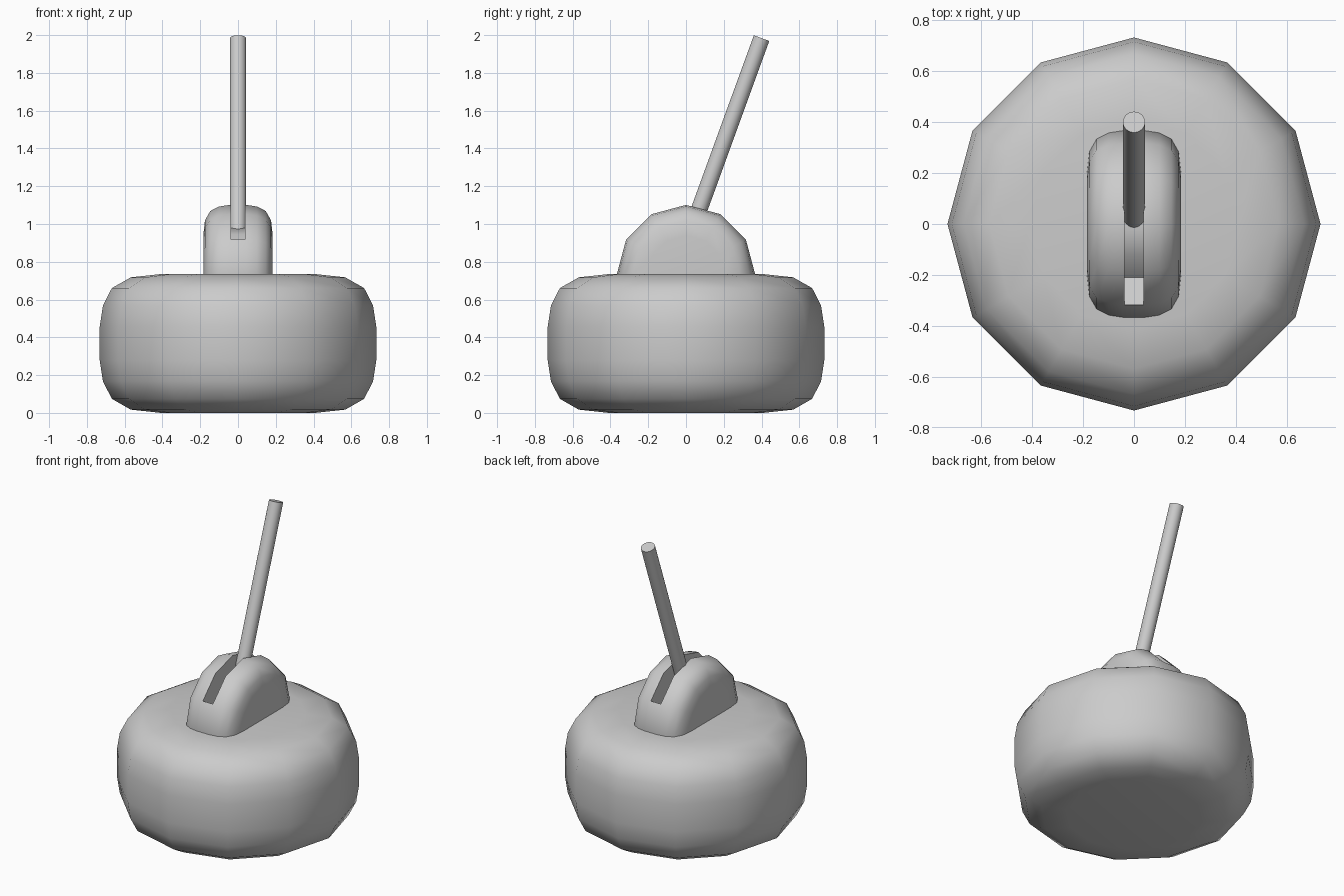
import bpy, bmesh
from math import sin, cos, pi, radians
from mathutils import Matrix, Vector

if "Cube" in bpy.data.objects:
    bpy.data.objects.remove(bpy.data.objects["Cube"])

SIDES = 12
# half of the rounded drum profile: (radius, height from the middle)
HALF = [(0.41, 0.3675), (0.568, 0.35), (0.668, 0.293), (0.715, 0.2), (0.732, 0.09)]
PROFILE = HALF + [(r, -h) for r, h in reversed(HALF)]


def make_object(name, bm):
    bmesh.ops.recalc_face_normals(bm, faces=bm.faces)
    mesh = bpy.data.meshes.new(name)
    bm.to_mesh(mesh)
    bm.free()
    obj = bpy.data.objects.new(name, mesh)
    bpy.context.collection.objects.link(obj)
    return obj


def smooth(obj, angle):
    bpy.ops.object.select_all(action='DESELECT')
    obj.select_set(True)
    bpy.context.view_layer.objects.active = obj
    bpy.ops.object.shade_smooth_by_angle(angle=radians(angle))


def loft(name, rings, matrix, cap=True):
    bm = bmesh.new()
    loops = [[bm.verts.new(matrix @ Vector(p)) for p in ring] for ring in rings]
    for a, b in zip(loops, loops[1:]):
        n = len(a)
        for i in range(n):
            j = (i + 1) % n
            bm.faces.new((a[i], a[j], b[j], b[i]))
    bm.faces.new(loops[0])
    bm.faces.new(loops[-1])
    return make_object(name, bm)


def circle(r, h, n):
    return [(r * cos(2 * pi * i / n), r * sin(2 * pi * i / n), h) for i in range(n)]


def drum(name, scale, matrix):
    rings = [circle(r * scale, h * scale, SIDES) for r, h in PROFILE]
    return loft(name, rings, matrix)


# Heavy rounded base
base = drum("base", 1.0, Matrix.Translation((0, 0, 0.3675)))
smooth(base, 40)

# Mount: the same drum at half size, lying on its side in the base top
mount = drum("barrel_mount", 0.5,
             Matrix.Translation((0, 0, 0.735)) @ Matrix.Rotation(pi / 2, 4, 'Y'))

# Slot for the barrel: a ring segment cut over the top of the mount
angles = [radians(a) for a in range(30, 151, 30)]
arc = [(0.6, a) for a in angles] + [(0.243, a) for a in reversed(angles)]
rings = [[(x, r * cos(a), r * sin(a)) for r, a in arc] for x in (-0.037, 0.037)]
cutter = loft("slot_cutter", rings, Matrix.Translation((0, 0, 0.735)))
mod = mount.modifiers.new("slot", 'BOOLEAN')
mod.object = cutter
mod.operation = 'DIFFERENCE'
mod.solver = 'EXACT'
bpy.context.view_layer.objects.active = mount
mount.select_set(True)
bpy.ops.object.modifier_apply(modifier=mod.name)
bpy.data.objects.remove(cutter)
smooth(mount, 40)

# Leaning barrel
start, end = Vector((0, 0.0, 0.885)), Vector((0, 0.4, 1.984))
axis = end - start
lean = axis.to_track_quat('Z', 'Y').to_matrix().to_4x4()
barrel = loft("barrel", [circle(0.0435, 0, 24), circle(0.0435, axis.length, 24)],
              Matrix.Translation(start) @ lean)
smooth(barrel, 40)
